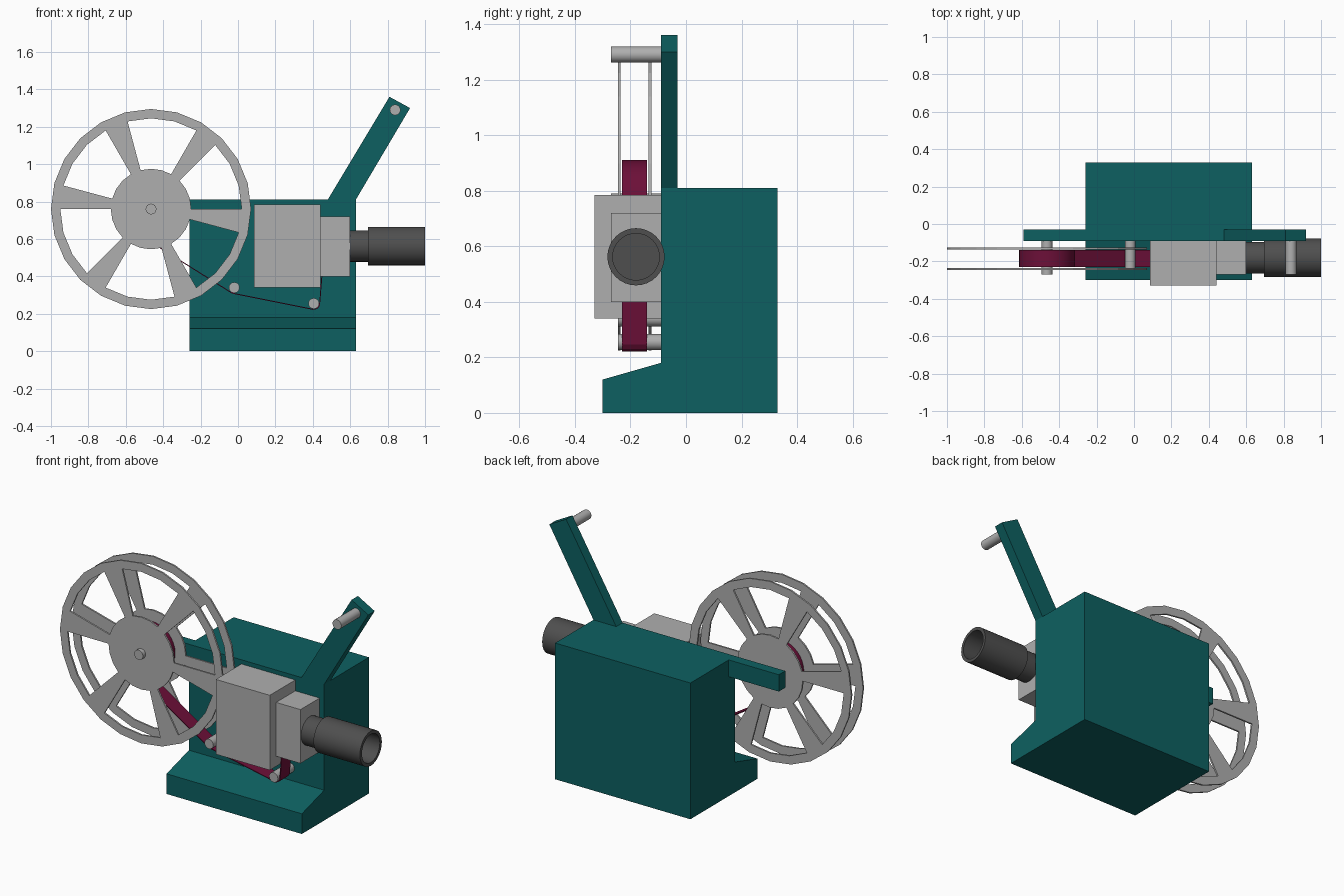
import bpy, bmesh, math
from mathutils import Vector

cube = bpy.data.objects.get("Cube")
if cube:
    bpy.data.objects.remove(cube, do_unlink=True)


def material(name, rgb):
    m = bpy.data.materials.new(name)
    m.use_nodes = True
    m.diffuse_color = (*rgb, 1)
    m.node_tree.nodes["Principled BSDF"].inputs["Base Color"].default_value = (*rgb, 1)
    return m


TEAL = material("teal", (0.004, 0.118, 0.12))
GREY = material("light grey", (0.43, 0.43, 0.43))
DARK = material("dark grey", (0.078, 0.078, 0.078))
MAROON = material("maroon", (0.15, 0.005, 0.04))


def finish(name, bm, mat, smooth=False):
    bmesh.ops.recalc_face_normals(bm, faces=bm.faces)
    mesh = bpy.data.meshes.new(name)
    bm.to_mesh(mesh)
    bm.free()
    mesh.materials.append(mat)
    if smooth:
        mesh.shade_smooth()
        mesh.set_sharp_from_angle(angle=math.radians(35))
    obj = bpy.data.objects.new(name, mesh)
    bpy.context.scene.collection.objects.link(obj)
    return obj


def prism(name, profile, axis, start, end, mat, smooth=False):
    """Extrude a closed profile along x (points are y, z) or y (points are x, z)."""
    bm = bmesh.new()
    if axis == "x":
        verts = [bm.verts.new((start, a, b)) for a, b in profile]
        step = Vector((end - start, 0, 0))
    else:
        verts = [bm.verts.new((a, start, b)) for a, b in profile]
        step = Vector((0, end - start, 0))
    face = bm.faces.new(verts)
    extruded = bmesh.ops.extrude_face_region(bm, geom=[face], use_keep_orig=True)
    moved = [v for v in extruded["geom"] if isinstance(v, bmesh.types.BMVert)]
    bmesh.ops.translate(bm, verts=moved, vec=step)
    return finish(name, bm, mat, smooth)


def rectangle(a0, a1, b0, b1):
    return [(a0, b0), (a1, b0), (a1, b1), (a0, b1)]


def circle(a, b, r, n):
    return [(a + r * math.cos(math.tau * i / n), b + r * math.sin(math.tau * i / n))
            for i in range(n)]


# Housing with sloped front foot, and the two carrying arms
FRONT, ARM_BACK, TOP = -0.09, -0.03, 0.81
prism("housing", [(-0.3, 0), (0.33, 0), (0.33, TOP), (FRONT, TOP), (FRONT, 0.18), (-0.3, 0.12)],
      "x", -0.26, 0.63, TEAL)
prism("upper_arm", [(0.48, TOP), (0.63, TOP), (0.92, 1.3), (0.81, 1.36)],
      "y", FRONT, ARM_BACK, TEAL)
prism("reel_arm", rectangle(-0.59, -0.26, 0.71, TOP), "y", FRONT, ARM_BACK, TEAL)

# Pins and guide rollers
REEL = (-0.465, 0.76)
for name, (x, z), tip in (("reel_axle", REEL, -0.27), ("upper_arm_pin", (0.84, 1.29), -0.27),
                          ("left_guide_roller", (-0.02, 0.34), -0.245),
                          ("right_guide_roller", (0.405, 0.255), -0.245)):
    prism(name, circle(x, z, 0.029, 16), "y", tip, FRONT, GREY, True)


# Reel side: hub, six tapered spokes and rim on a 24-sided polar grid
def reel_side(name, y0, thickness):
    n = 24
    bm = bmesh.new()
    rings = [[bm.verts.new((x, y0, z)) for x, z in circle(*REEL, r, n)]
             for r in (0.215, 0.485, 0.535)]
    bm.faces.new(rings[0])
    for i in range(n):
        j = (i + 1) % n
        for k in (0, 1):
            if k == 1 or i % 4 == 3:
                bm.faces.new((rings[k][i], rings[k][j], rings[k + 1][j], rings[k + 1][i]))
    extruded = bmesh.ops.extrude_face_region(bm, geom=bm.faces[:], use_keep_orig=True)
    moved = [v for v in extruded["geom"] if isinstance(v, bmesh.types.BMVert)]
    bmesh.ops.translate(bm, verts=moved, vec=(0, thickness, 0))
    return finish(name, bm, GREY)


reel_side("reel_front_side", -0.245, 0.01)
reel_side("reel_back_side", -0.135, 0.01)

# Wound film and the strip running under the rollers into the gate
FILM = (-0.23, -0.14)
prism("film_roll", circle(*REEL, 0.15, 32), "y", *FILM, MAROON, True)
path = [(-0.542, 0.631), (-0.036, 0.313), (-0.026, 0.309), (0.4, 0.224),
        (0.413, 0.224), (0.427, 0.232), (0.436, 0.247), (0.45, 0.42)]
bm = bmesh.new()
edges = [[bm.verts.new((x, y, z)) for x, z in path] for y in FILM]
for i in range(len(path) - 1):
    bm.faces.new((edges[0][i], edges[0][i + 1], edges[1][i + 1], edges[1][i]))
strip = finish("film_strip", bm, MAROON)
solid = strip.modifiers.new("thickness", "SOLIDIFY")
solid.thickness = 0.005
solid.offset = 0

# Film gate boxes
prism("gate_box", rectangle(-0.33, FRONT, 0.34, 0.785), "x", 0.085, 0.44, GREY)
prism("lens_mount", rectangle(-0.27, FRONT, 0.4, 0.72), "x", 0.44, 0.6, GREY)

# Lens: narrow neck and a wider open barrel, lathed around the x axis
AXIS_Y, AXIS_Z, SIDES = -0.18, 0.562, 32
lens_profile = [(0.6, 0), (0.6, 0.084), (0.695, 0.084), (0.695, 0.103),
                (1.0, 0.103), (1.0, 0.084), (0.7, 0.084), (0.7, 0)]
bm = bmesh.new()
points = [bm.verts.new((x, AXIS_Y, AXIS_Z + r)) for x, r in lens_profile]
outline = [bm.edges.new(pair) for pair in zip(points, points[1:])]
bmesh.ops.spin(bm, geom=points + outline, cent=(0, AXIS_Y, AXIS_Z), axis=(1, 0, 0),
               angle=math.tau, steps=SIDES, use_merge=True)
bmesh.ops.remove_doubles(bm, verts=bm.verts, dist=0.0005)
finish("lens_barrel", bm, DARK, True)
